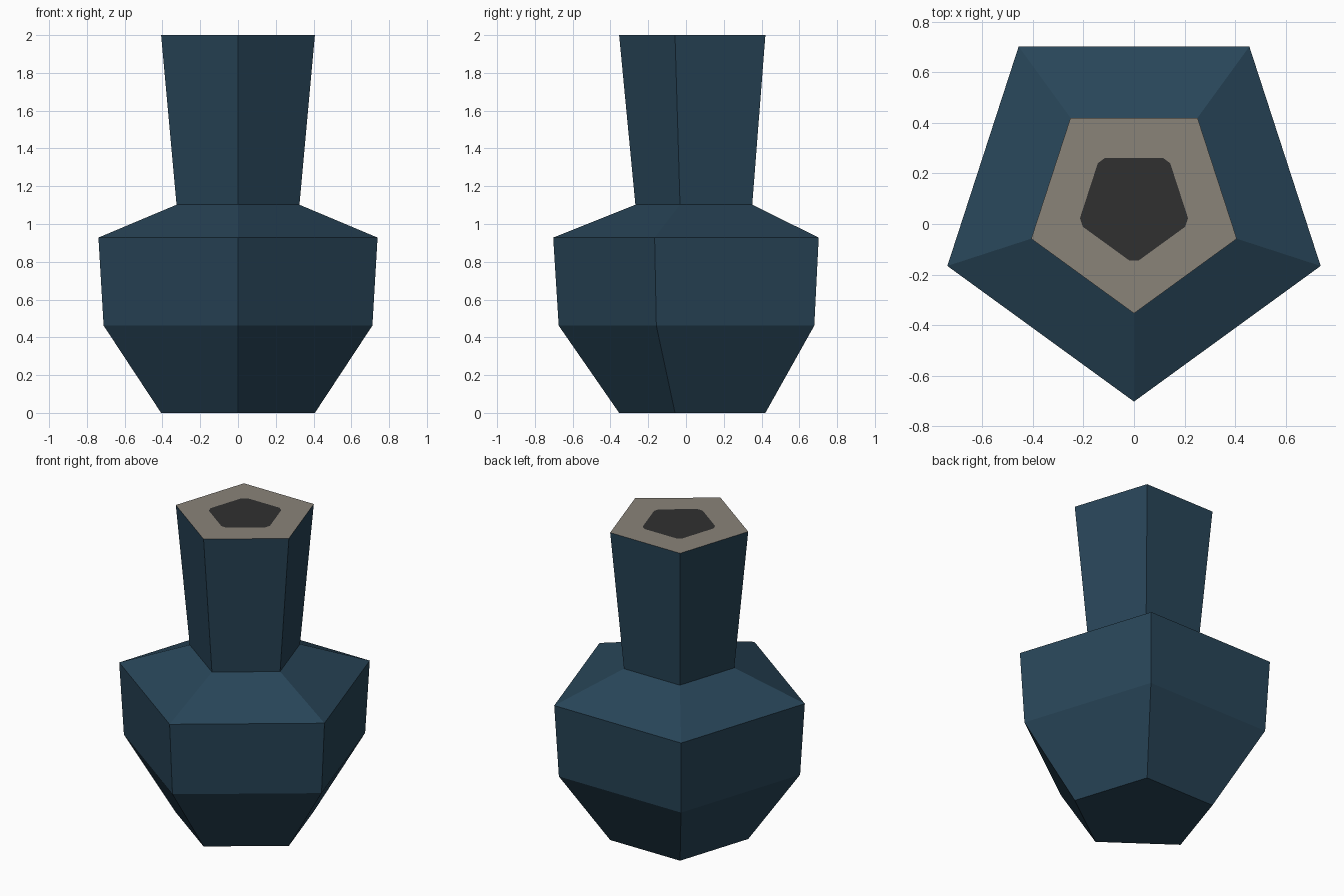
import bpy, bmesh, math
from mathutils import Vector

if "Cube" in bpy.data.objects:
    bpy.data.objects.remove(bpy.data.objects["Cube"])

SIDES = 5
CY = 0.074          # pentagon centre, so the bounds are centred on y = 0
# (radius, height) rings of the vase, bottom to top
PROFILE = [(0.428, 0.0), (0.748, 0.462), (0.777, 0.928), (0.342, 1.102), (0.428, 2.0)]
MOUTH_R, CHAMFER = 0.232, 0.08   # opening radius, corner cut as a fraction of an edge


def srgb(*rgb):
    def lin(c):
        c /= 255
        return c / 12.92 if c <= 0.04045 else ((c + 0.055) / 1.055) ** 2.4
    return (*[lin(c) for c in rgb], 1.0)


def material(name, *rgb):
    m = bpy.data.materials.new(name)
    m.diffuse_color = srgb(*rgb)
    m.use_nodes = True
    m.node_tree.nodes["Principled BSDF"].inputs["Base Color"].default_value = m.diffuse_color
    return m


def ring(r, z):
    # counter-clockwise pentagon with one corner pointing to the front
    a = [-math.pi / 2 + 2 * math.pi * i / SIDES for i in range(SIDES)]
    return [Vector((r * math.cos(t), CY + r * math.sin(t), z)) for t in a]


bm = bmesh.new()

# Walls and base
rings = [[bm.verts.new(p) for p in ring(r, z)] for r, z in PROFILE]
for low, high in zip(rings, rings[1:]):
    for i in range(SIDES):
        j = (i + 1) % SIDES
        bm.faces.new((low[i], low[j], high[j], high[i]))
bm.faces.new(rings[0][::-1])

# Flat dark mouth with cut corners, framed by the rim
rim = rings[-1]
corners = ring(MOUTH_R, PROFILE[-1][1])
mouth = []
for i in range(SIDES):
    p, q = corners[i], corners[(i + 1) % SIDES]
    mouth += [bm.verts.new(p.lerp(q, CHAMFER)), bm.verts.new(q.lerp(p, CHAMFER))]
for i in range(SIDES):
    j = (i + 1) % SIDES
    a, b, c = mouth[2 * i], mouth[2 * i + 1], mouth[(2 * i + 2) % (2 * SIDES)]
    bm.faces.new((rim[i], rim[j], b, a)).material_index = 1
    bm.faces.new((rim[j], c, b)).material_index = 1
bm.faces.new(mouth).material_index = 2

mesh = bpy.data.meshes.new("vase")
bm.to_mesh(mesh)
bm.free()
for m in (material("dark blue glaze", 40, 69, 88),
          material("clay rim", 138, 131, 121),
          material("dark opening", 48, 48, 48)):
    mesh.materials.append(m)
vase = bpy.data.objects.new("vase", mesh)
bpy.context.collection.objects.link(vase)
